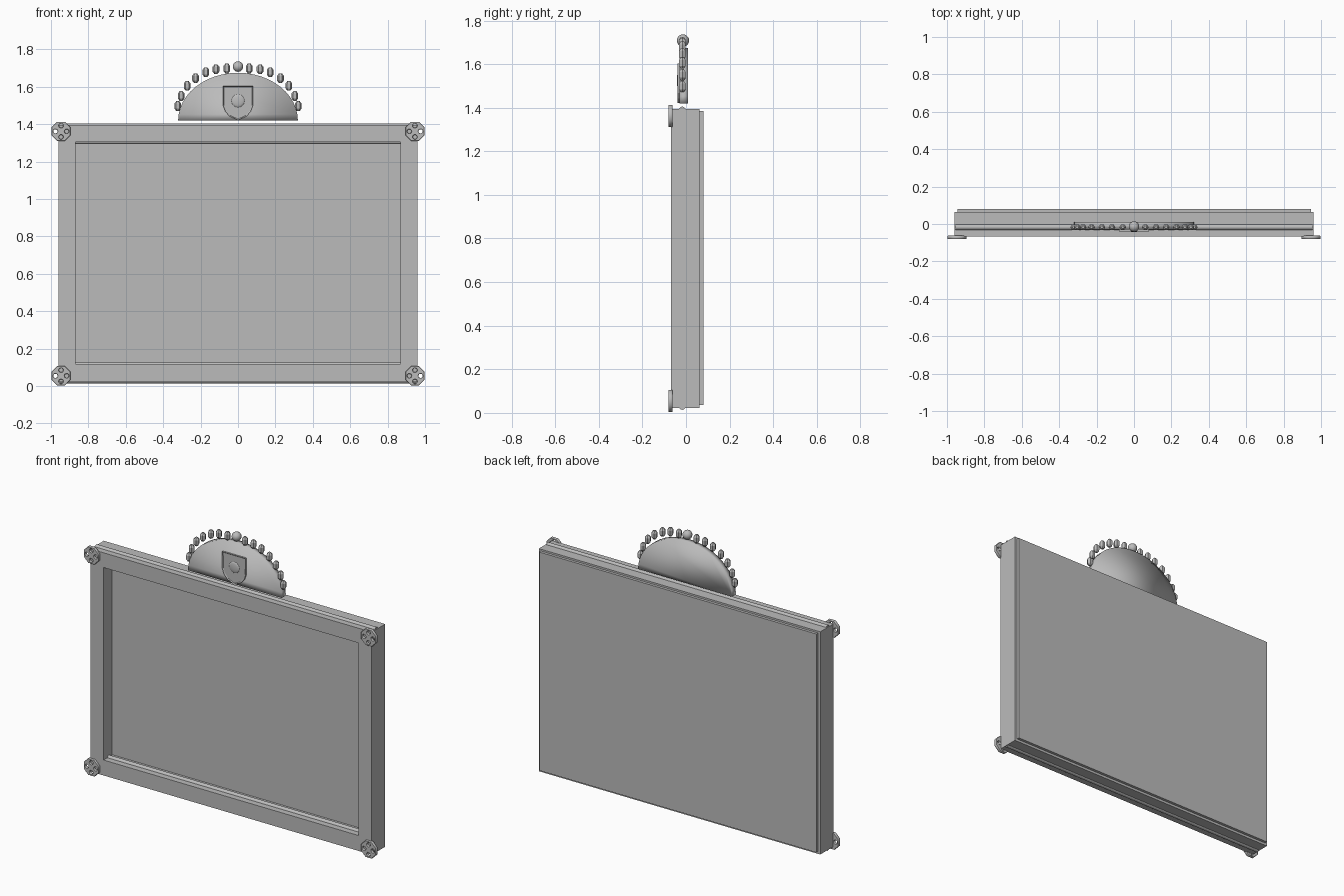
import bpy, bmesh, math
from mathutils import Matrix, Vector

if "Cube" in bpy.data.objects:
    bpy.data.objects.remove(bpy.data.objects["Cube"])

grey = bpy.data.materials.new("plain_grey")
grey.diffuse_color = (0.5, 0.5, 0.5, 1)
grey.use_nodes = True
grey.node_tree.nodes["Principled BSDF"].inputs["Base Color"].default_value = grey.diffuse_color


def add(name, bm, smooth=None):
    """Turn a bmesh into an object; smooth is None, 'all' or an angle in degrees."""
    bmesh.ops.recalc_face_normals(bm, faces=bm.faces)
    me = bpy.data.meshes.new(name)
    bm.to_mesh(me)
    bm.free()
    me.materials.append(grey)
    ob = bpy.data.objects.new(name, me)
    bpy.context.collection.objects.link(ob)
    if smooth == 'all':
        for p in me.polygons:
            p.use_smooth = True
    elif smooth:
        bpy.ops.object.select_all(action='DESELECT')
        ob.select_set(True)
        bpy.context.view_layer.objects.active = ob
        bpy.ops.object.shade_smooth_by_angle(angle=math.radians(smooth))
    return ob


def box(name, x, y0, y1, z0, z1):
    bm = bmesh.new()
    m = Matrix.Translation((0, (y0 + y1) / 2, (z0 + z1) / 2)) @ Matrix.Diagonal((2 * x, y1 - y0, z1 - z0, 1))
    bmesh.ops.create_cube(bm, size=1, matrix=m)
    return add(name, bm)


def plate(name, outline, y0, y1, smooth=None):
    """Extrude an x-z outline from y0 to y1."""
    bm = bmesh.new()
    face = bm.faces.new([bm.verts.new((x, y0, z)) for x, z in outline])
    out = bmesh.ops.extrude_face_region(bm, geom=[face], use_keep_orig=True)
    verts = [g for g in out['geom'] if isinstance(g, bmesh.types.BMVert)]
    bmesh.ops.translate(bm, verts=verts, vec=(0, y1 - y0, 0))
    return add(name, bm, smooth)


# Frame: a rectangular ring, front and back loops joined
FX, FZ0, FZ1 = 0.96, 0.022, 1.395
OX, OZ0, OZ1 = 0.87, 0.117, 1.304
F0, F1 = -0.068, 0.063
bm = bmesh.new()
loops = []
for x, z0, z1, y in ((FX, FZ0, FZ1, F0), (FX, FZ0, FZ1, F1), (OX, OZ0, OZ1, F1), (OX, OZ0, OZ1, F0)):
    loops.append([bm.verts.new(p) for p in ((-x, y, z0), (x, y, z0), (x, y, z1), (-x, y, z1))])
for k in range(4):
    a, b = loops[k], loops[(k + 1) % 4]
    for i in range(4):
        j = (i + 1) % 4
        bm.faces.new((a[i], a[j], b[j], b[i]))
add("frame", bm)

# Inner panel and back board
box("inner_panel", OX, 0.017, 0.062, OZ0, OZ1)
box("back_board", 0.945, 0.055, 0.08, 0.037, 1.384)

# Half-sunk trim rods on the outer and inner edges
for name, half, z in (("top_rod", 0.955, 1.39), ("bottom_rod", 0.955, 0.029),
                      ("inner_top_rod", 0.87, 1.308), ("inner_bottom_rod", 0.87, 0.113)):
    bm = bmesh.new()
    m = Matrix.Translation((0, -0.017, z)) @ Matrix.Rotation(math.pi / 2, 4, 'Y')
    bmesh.ops.create_cone(bm, cap_ends=True, segments=16, radius1=0.015, radius2=0.015,
                          depth=2 * half, matrix=m)
    add(name, bm, 40)


# Corner rosettes: octagons with four round holes
def ring(curve, cx, cy, r, n, turn=0.0):
    s = curve.splines.new('POLY')
    s.points.add(n - 1)
    for i, p in enumerate(s.points):
        t = 2 * math.pi * i / n + turn
        p.co = (cx + r * math.cos(t), cy + r * math.sin(t), 0, 1)
    s.use_cyclic_u = True


cu = bpy.data.curves.new("rosette_outline", 'CURVE')
cu.dimensions = '2D'
cu.fill_mode = 'BOTH'
cu.extrude = 0.007
cu.bevel_depth = 0.002
cu.bevel_resolution = 0
ring(cu, 0, 0, 0.053, 8, math.pi / 8)
for k in range(4):
    ring(cu, 0.030 * math.cos(k * math.pi / 2), 0.030 * math.sin(k * math.pi / 2), 0.0135, 10)
cu.materials.append(grey)
for side, sx in (("left", -1), ("right", 1)):
    for level, z in (("bottom", 0.055), ("top", 1.362)):
        ob = bpy.data.objects.new(f"{level}_{side}_rosette", cu)
        ob.location = (sx * 0.946, -0.071, z)
        ob.rotation_euler = (math.pi / 2, 0, 0)
        bpy.context.collection.objects.link(ob)

# Crest: half-oval plate with soft shading
arc = [(0.32 * math.cos(math.pi * i / 24), 1.42 + 0.255 * math.sin(math.pi * i / 24)) for i in range(25)]
plate("crest", arc, -0.030, 0.010, 'all')

# Shield with a raised rim and a round boss
half = [(0.08, 1.603), (0.08, 1.50), (0.068, 1.468), (0.045, 1.442), (0, 1.422)]
shield = half + [(-x, z) for x, z in reversed(half[:-1])]
ob = plate("shield", shield, -0.040, -0.025)
bm = bmesh.new()
bm.from_mesh(ob.data)
bm.normal_update()
front = min(bm.faces, key=lambda f: f.calc_center_median().y)
bmesh.ops.inset_region(bm, faces=[front], thickness=0.006)
bmesh.ops.translate(bm, verts=front.verts, vec=(0, 0.004, 0))
bm.to_mesh(ob.data)
bm.free()

bm = bmesh.new()
m = Matrix.Translation((0, -0.035, 1.525)) @ Matrix.Diagonal((1, 0.2, 1, 1)) @ Matrix.Rotation(math.pi / 2, 4, 'X')
bmesh.ops.create_uvsphere(bm, u_segments=12, v_segments=8, radius=0.036, matrix=m)
add("boss", bm, 40)

# Six-sided beads around the crest, mirrored either side of a ball
bead_spots = [(0.322, 1.497), (0.304, 1.551), (0.272, 1.605), (0.227, 1.646),
              (0.172, 1.678), (0.118, 1.694), (0.06, 1.698)]
profile = [(0.008, -0.026), (0.018, -0.013), (0.018, 0.013), (0.008, 0.026)]
for side, sx in (("left", -1), ("right", 1)):
    for n, (x, z) in enumerate(bead_spots):
        bm = bmesh.new()
        rows = [[bm.verts.new((sx * x + r * math.cos(i * math.pi / 3),
                               -0.017 + r * math.sin(i * math.pi / 3), z + h)) for i in range(6)]
                for r, h in profile]
        for a, b in zip(rows, rows[1:]):
            for i in range(6):
                j = (i + 1) % 6
                bm.faces.new((a[i], a[j], b[j], b[i]))
        bm.faces.new(rows[0])
        bm.faces.new(rows[-1])
        add(f"{side}_bead_{n + 1}", bm)

bm = bmesh.new()
bmesh.ops.create_uvsphere(bm, u_segments=16, v_segments=10, radius=0.028,
                          matrix=Matrix.Translation((0, -0.014, 1.708)))
add("top_ball", bm, 40)
